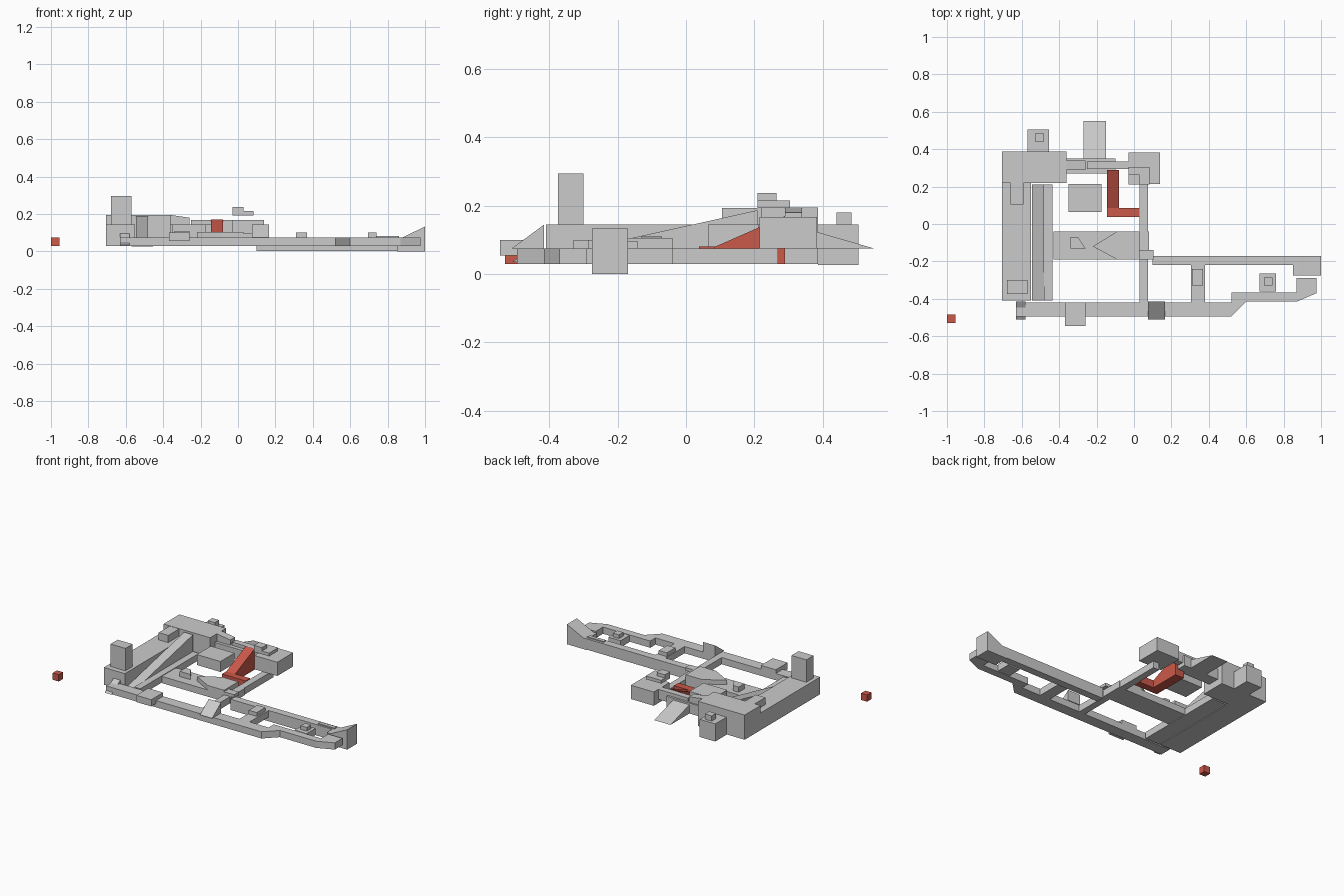
import bpy

red = bpy.data.materials.new("red")
red.diffuse_color = (0.6, 0.1, 0.07, 1)


def prism(name, pts, lo, hi, axis="z", mat=None):
    """Extrude a 2D profile along an axis (x: points are y,z; y: x,z; z: x,y)."""
    place = {"x": lambda a, b, t: (t, a, b),
             "y": lambda a, b, t: (a, t, b),
             "z": lambda a, b, t: (a, b, t)}[axis]
    area = sum(p[0] * q[1] - q[0] * p[1] for p, q in zip(pts, pts[1:] + pts[:1]))
    if (area < 0) != (axis == "y"):
        pts = pts[::-1]
    n = len(pts)
    verts = [place(a, b, t) for t in (lo, hi) for a, b in pts]
    faces = [tuple(range(n))[::-1], tuple(range(n, 2 * n))]
    faces += [(i, (i + 1) % n, n + (i + 1) % n, n + i) for i in range(n)]
    me = bpy.data.meshes.new(name)
    me.from_pydata(verts, [], faces)
    if mat:
        me.materials.append(mat)
    ob = bpy.data.objects.new(name, me)
    bpy.context.collection.objects.link(ob)
    return ob


def box(name, x0, x1, y0, y1, z0, z1, mat=None):
    return prism(name, [(x0, y0), (x1, y0), (x1, y1), (x0, y1)], z0, z1, "z", mat)


F0, F1 = 0.03, 0.075  # floor slab bottom and top

# Left wing: raised terrace, tower, step
box("left_terrace", -0.705, -0.55, -0.41, 0.22, F0, 0.145)
box("left_tower", -0.68, -0.57, -0.375, -0.30, 0.145, 0.295)
box("terrace_step", -0.66, -0.59, 0.105, 0.22, 0.145, 0.193)

# Long ramp beside the terrace and the walkway next to it
prism("long_ramp", [(-0.41, F0), (0.21, F0), (0.21, 0.187), (-0.41, 0.05)],
      -0.545, -0.48, "x")
box("ramp_walkway", -0.48, -0.435, -0.41, 0.21, F0, F1)

# Back left block with rear annex
box("back_block", -0.705, -0.36, 0.22, 0.387, F0, 0.195)
box("rear_annex", -0.57, -0.455, 0.387, 0.505, 0.027, 0.145)
box("annex_crate", -0.53, -0.48, 0.44, 0.485, 0.145, 0.18)

# Bridge at the back and its ramp
box("back_bridge", -0.36, -0.10, 0.27, 0.35, F1, 0.145)
box("bridge_wall", -0.25, -0.02, 0.295, 0.335, 0.10, 0.167)
prism("bridge_wedge", [(-0.36, 0.145), (-0.26, 0.145), (-0.26, 0.18), (-0.36, 0.195)],
      0.29, 0.34, "y")
prism("rear_ramp", [(0.35, F1), (0.55, F1), (0.35, 0.133)], -0.27, -0.15, "x")

# Back right platform with stacked slabs
box("back_platform", -0.03, 0.14, 0.215, 0.383, F1, 0.167)
box("lower_slab", -0.03, 0.083, 0.21, 0.305, 0.193, 0.215)
box("upper_slab", -0.03, 0.03, 0.21, 0.265, 0.215, 0.237)

# Middle court
box("middle_floor", -0.43, 0.08, -0.19, -0.04, F0, F1)
prism("middle_point", [(-0.22, -0.12), (-0.09, -0.19), (0.03, -0.19), (0.03, -0.04),
                       (-0.09, -0.04)], F1, 0.105)
prism("middle_wedge", [(-0.34, -0.13), (-0.26, -0.13), (-0.30, -0.07), (-0.34, -0.07)],
      F1, 0.11)
box("middle_crate", -0.01, 0.105, -0.19, -0.14, F1, 0.095)
box("court_box", -0.35, -0.175, 0.065, 0.213, F1, 0.145)
box("middle_corridor", 0.03, 0.075, -0.42, 0.27, F0, F1)

# Red landing and ramp
box("red_landing", -0.145, 0.03, 0.038, 0.085, F0, 0.08, red)
prism("red_ramp", [(0.085, F0), (0.29, F0), (0.29, 0.17), (0.085, 0.08)],
      -0.145, -0.08, "x", red)

# Front corridor, bending at the right end
prism("front_corridor", [(-0.63, -0.495), (0.52, -0.495), (0.60, -0.415), (0.87, -0.415),
                         (0.975, -0.37), (0.975, -0.29), (0.87, -0.29), (0.87, -0.365),
                         (0.52, -0.365), (0.52, -0.42), (-0.63, -0.42)], F0, F1)
for name, x0, x1, z0, z1 in (("left_front_ramp", -0.63, -0.58, 0.035, 0.095),
                             ("front_ramp", 0.075, 0.165, F1, 0.145)):
    prism(name, [(-0.51, z0), (-0.415, z0), (-0.415, z1)], x0, x1, "x")
box("front_balcony", -0.37, -0.26, -0.545, -0.42, 0.055, 0.10)

# Right corridor with end ramp
box("right_corridor", 0.10, 0.85, -0.22, -0.17, 0.003, F1)
prism("end_ramp", [(0.85, 0), (1, 0), (1, 0.133), (0.88, F1), (0.85, F1)],
      -0.275, -0.17, "y")
box("corridor_plate", 0.74, 0.86, -0.21, -0.185, F1, 0.082)

# Links between the corridors, each with a small crate on top
box("corridor_link", 0.305, 0.38, -0.42, -0.22, F0, F1)
box("link_crate", 0.31, 0.37, -0.33, -0.24, F1, 0.10)
box("island", 0.67, 0.76, -0.36, -0.265, F0, F1)
box("island_crate", 0.695, 0.74, -0.33, -0.285, F1, 0.10)

# Detached red marker cube
box("marker_cube", -1.0, -0.955, -0.53, -0.485, F0, F1, red)
